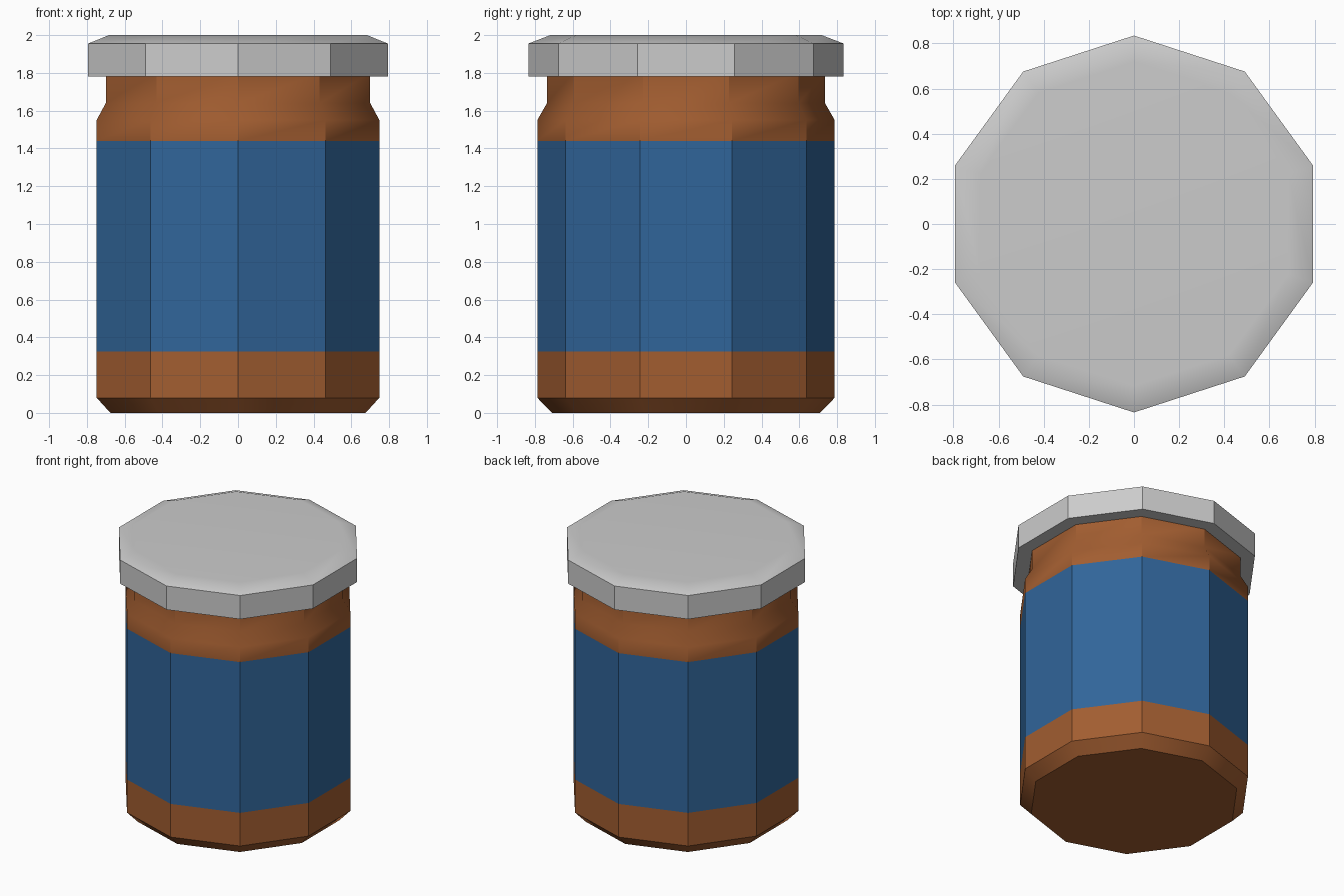
import bpy, math

if "Cube" in bpy.data.objects:
    bpy.data.objects.remove(bpy.data.objects["Cube"])

SIDES = 10


def material(name, color):
    m = bpy.data.materials.new(name)
    m.diffuse_color = (*color, 1)
    m.use_nodes = True
    m.node_tree.nodes["Principled BSDF"].inputs["Base Color"].default_value = m.diffuse_color
    return m


def lathe(name, profile, mats=(), bands=()):
    """Ten-sided solid from (radius, z) rings; bands gives the material of each ring of faces."""
    verts = [(r * math.cos(a), r * math.sin(a), z)
             for r, z in profile
             for a in (math.pi / 2 + 2 * math.pi * i / SIDES for i in range(SIDES))]
    faces, slots = [], []
    for k in range(len(profile) - 1):
        for i in range(SIDES):
            j = (i + 1) % SIDES
            a, b = k * SIDES, (k + 1) * SIDES
            faces.append((a + i, a + j, b + j, b + i))
            slots.append(bands[k] if bands else 0)
    last = (len(profile) - 1) * SIDES
    faces.append(tuple(reversed(range(SIDES))))
    faces.append(tuple(range(last, last + SIDES)))
    slots += [0, 0]

    mesh = bpy.data.meshes.new(name)
    mesh.from_pydata(verts, [], faces)
    for m in mats:
        mesh.materials.append(m)
    mesh.polygons.foreach_set("material_index", slots)
    mesh.update()
    ob = bpy.data.objects.new(name, mesh)
    bpy.context.collection.objects.link(ob)

    # Soft bevels, crisp side edges
    bpy.ops.object.select_all(action='DESELECT')
    ob.select_set(True)
    bpy.context.view_layer.objects.active = ob
    bpy.ops.object.shade_smooth_by_angle(angle=math.radians(32))
    wn = ob.modifiers.new("weighted_normals", 'WEIGHTED_NORMAL')
    wn.keep_sharp = True
    return ob


brown = material("brown_glass", (0.36, 0.11, 0.03))
blue = material("blue_label", (0.03, 0.13, 0.32))

# Jar body with the label as a coloured band
lathe("jar_body",
      [(0.71, 0), (0.787, 0.08), (0.787, 0.325), (0.787, 1.44),
       (0.787, 1.55), (0.736, 1.64), (0.736, 1.80)],
      (brown, blue), (0, 0, 1, 0, 0, 0))

# Lid with chamfered top
lathe("lid", [(0.835, 1.78), (0.835, 1.955), (0.718, 2.0)])
